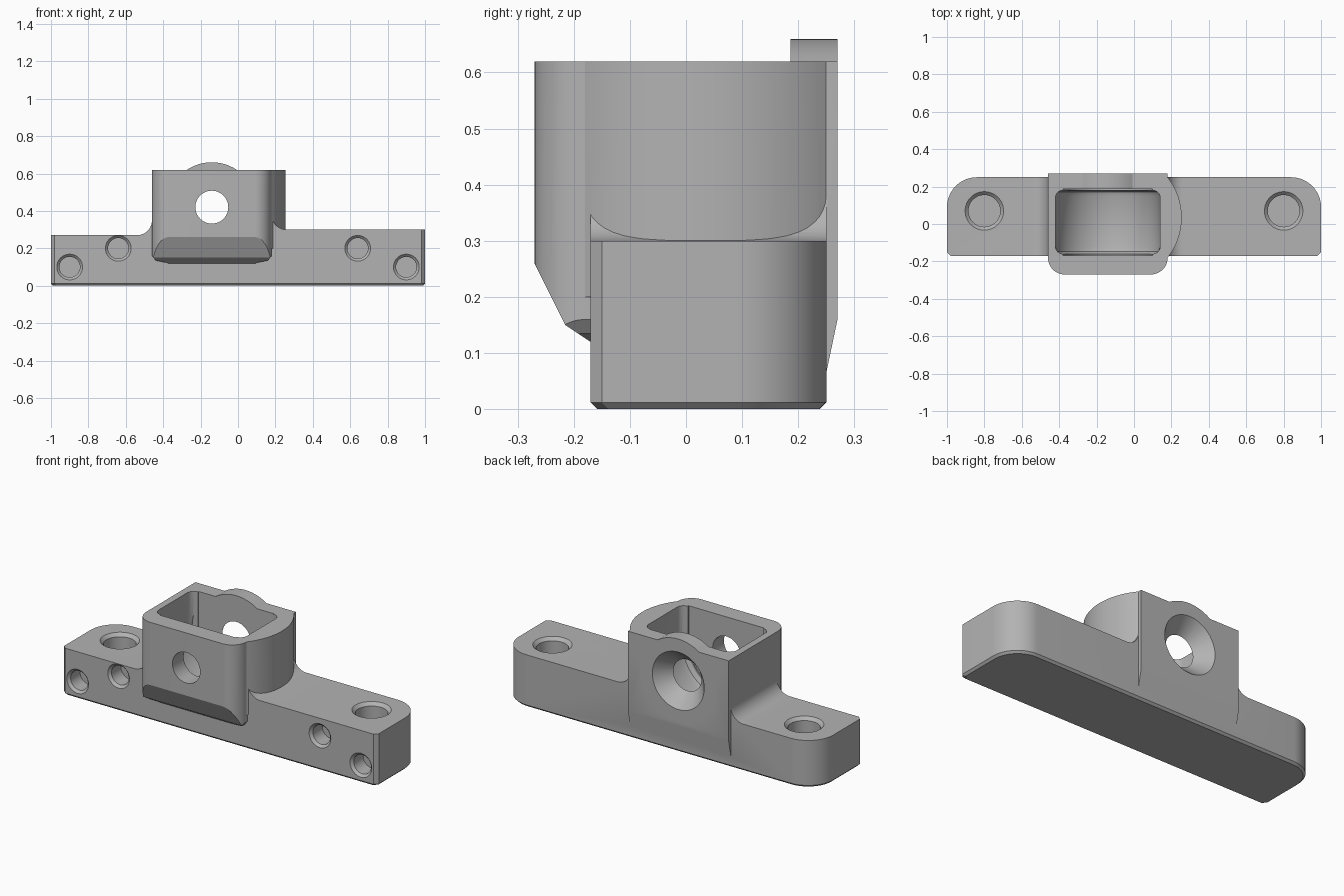
import bpy, bmesh, math
from mathutils import Vector

if "Cube" in bpy.data.objects:
    bpy.data.objects.remove(bpy.data.objects["Cube"])

grey = bpy.data.materials.new("plain grey")
grey.diffuse_color = (0.45, 0.45, 0.45, 1)
grey.use_nodes = True
grey.node_tree.nodes["Principled BSDF"].inputs["Base Color"].default_value = grey.diffuse_color
CX, CZ = -0.14, 0.42   # axis of the housing bore


def to_object(name, bm):
    bmesh.ops.recalc_face_normals(bm, faces=bm.faces)
    mesh = bpy.data.meshes.new(name)
    bm.to_mesh(mesh)
    bm.free()
    mesh.materials.append(grey)
    ob = bpy.data.objects.new(name, mesh)
    bpy.context.collection.objects.link(ob)
    return ob


def place(axis, u, v, w):
    return {"x": (w, u, v), "y": (u, w, v), "z": (u, v, w)}[axis]


def loft(name, rings, axis):
    """Solid through (outline, position) rings along an axis."""
    bm = bmesh.new()
    loops = [[bm.verts.new(place(axis, u, v, w)) for u, v in pts] for pts, w in rings]
    n = len(loops[0])
    for a, b in zip(loops, loops[1:]):
        for i in range(n):
            bm.faces.new((a[i], a[(i + 1) % n], b[(i + 1) % n], b[i]))
    bm.faces.new(loops[0])
    bm.faces.new(loops[-1])
    return to_object(name, bm)


def prism(name, pts, axis, a, b):
    return loft(name, [(pts, a), (pts, b)], axis)


def circle(cu, cv, r, n=48):
    return [(cu + r * math.cos(math.tau * i / n), cv + r * math.sin(math.tau * i / n)) for i in range(n)]


def bore(name, cu, cv, axis, steps, n=48):
    """Turned shape from (position, radius) steps."""
    return loft(name, [(circle(cu, cv, r, n), w) for w, r in steps], axis)


def rounded_rect(u0, u1, v0, v1, radii, n=12):
    """Rectangle with a radius per corner, anticlockwise from (u0, v0)."""
    pts = []
    corners = [(u0, v0, 1, 1), (u1, v0, -1, 1), (u1, v1, -1, -1), (u0, v1, 1, -1)]
    for k, ((u, v, su, sv), (r, m)) in enumerate(zip(corners, radii)):
        if r == 0:
            pts.append((u, v))
            continue
        for i in range(m + 1):
            t = math.pi + math.pi / 2 * (k + i / m)
            pts.append((u + su * r + r * math.cos(t), v + sv * r + r * math.sin(t)))
    return pts


def combine(ob, tool, op):
    mod = ob.modifiers.new(op.lower(), "BOOLEAN")
    mod.operation, mod.object, mod.solver = op, tool, "EXACT"
    bpy.context.view_layer.objects.active = ob
    bpy.ops.object.modifier_apply(modifier=mod.name)
    bpy.data.objects.remove(tool)


def box(name, x0, x1, y0, y1, z0, z1):
    return prism(name, [(x0, y0), (x1, y0), (x1, y1), (x0, y1)], "z", z0, z1)


# Mounting bar: small front chamfers, round back corners, chamfered underside
def bar_outline(inset):
    return rounded_rect(-1 + inset, 1 - inset, -0.17 + inset, 0.25 - inset,
                        [(0.02, 1), (0.02, 1), (0.16 - inset, 14), (0.16 - inset, 14)])


body = loft("bracket", [(bar_outline(0.012), 0), (bar_outline(0), 0.012), (bar_outline(0), 0.30)], "z")
combine(body, box("step_cut", -1.1, -0.3, -0.5, 0.5, 0.27, 0.5), "DIFFERENCE")

# Housing: side profile trimmed to a plan with round front corners
housing = prism("housing", [(-0.27, 0.62), (-0.27, 0.26), (-0.215, 0.15), (-0.17, 0.12), (0.0, 0.06),
                            (0.249, 0.06), (0.27, 0.16), (0.27, 0.62)], "x", -0.6, 0.4)
combine(housing, prism("plan", rounded_rect(-0.46, 0.18, -0.27, 0.27,
                                            [(0.09, 12), (0.09, 12), (0, 0), (0, 0)]), "z", 0, 1), "INTERSECT")
# Chamfers under the front corners
for x, s in ((-0.46, 1), (0.18, -1)):
    wedge = [(x - s * 0.05, 0.05), (x + s * 0.085, 0.05), (x + s * 0.085, 0.122),
             (x + s * 0.02, 0.135), (x, 0.16), (x - s * 0.05, 0.22)]
    combine(housing, prism("corner_cut", wedge, "y", -0.4, -0.168), "DIFFERENCE")
combine(body, housing, "UNION")

# Curved bulge on the right side
half = math.asin(0.215 / 0.345)
bulge = [(-0.09 + 0.345 * math.cos(half * (i / 12 - 1)), 0.035 + 0.345 * math.sin(half * (i / 12 - 1)))
         for i in range(25)]
combine(body, prism("bulge", bulge + [(0.1, 0.25), (0.1, -0.18)], "z", 0.2, 0.62), "UNION")

# Concave fillets where the housing meets the bar
for x, s, z in ((-0.46, -1, 0.27), (0.18, 1, 0.30)):
    r = 0.08
    pts = [(x + s * (r - r * math.cos(t)), z + r - r * math.sin(t))
           for t in (math.pi / 2 * i / 10 for i in range(11))]
    pts += [(x + s * r, z - 0.03), (x - s * 0.02, z - 0.03), (x - s * 0.02, z + r)]
    combine(body, prism("fillet", pts, "y", -0.17, 0.25), "UNION")

# Round hump on the rear wall
combine(body, bore("hump", CX, CZ, "y", [(0.186, 0.24), (0.27, 0.24)], 64), "UNION")

# Pocket: open top, round floor, shallow disc recess
combine(body, prism("pocket", rounded_rect(-0.42, 0.14, -0.16, 0.18, [(0.04, 6)] * 4), "z", CZ, 0.621), "DIFFERENCE")
combine(body, bore("round_floor", CX, CZ, "y", [(-0.16, 0.25), (-0.148, 0.271), (-0.12, 0.28),
                                               (0.15, 0.28), (0.172, 0.271), (0.18, 0.25)], 64), "DIFFERENCE")
disc = bore("disc_recess", CX, CZ, "y", [(-0.168, 0.24), (0.186, 0.24)], 64)
combine(body, disc, "DIFFERENCE")
combine(body, box("recess_slot", CX - 0.24, CX + 0.24, -0.168, 0.186, CZ, 0.7), "DIFFERENCE")

# Through hole with a wide rear countersink
combine(body, bore("through_hole", CX, CZ, "y", [(-0.4, 0.088), (0.18, 0.088), (0.187, 0.09),
                                                (0.27, 0.165), (0.30, 0.192)]), "DIFFERENCE")

# Screw holes in the top and front of the bar
for s, top in ((-1, 0.27), (1, 0.30)):
    combine(body, bore("top_hole", s * 0.8, 0.07, "z", [(0.08, 0.085), (top - 0.018, 0.085),
                                                       (top, 0.103), (top + 0.01, 0.113)]), "DIFFERENCE")
    for x, z in ((0.90, 0.10), (0.64, 0.20)):
        combine(body, bore("front_hole", s * x, z, "y", [(-0.18, 0.079), (-0.17, 0.069), (-0.156, 0.055),
                                                        (-0.07, 0.055)], 32), "DIFFERENCE")

# Smooth the round walls, keep crisp edges
body.select_set(True)
bpy.context.view_layer.objects.active = body
bpy.ops.object.shade_smooth_by_angle(angle=math.radians(25))
